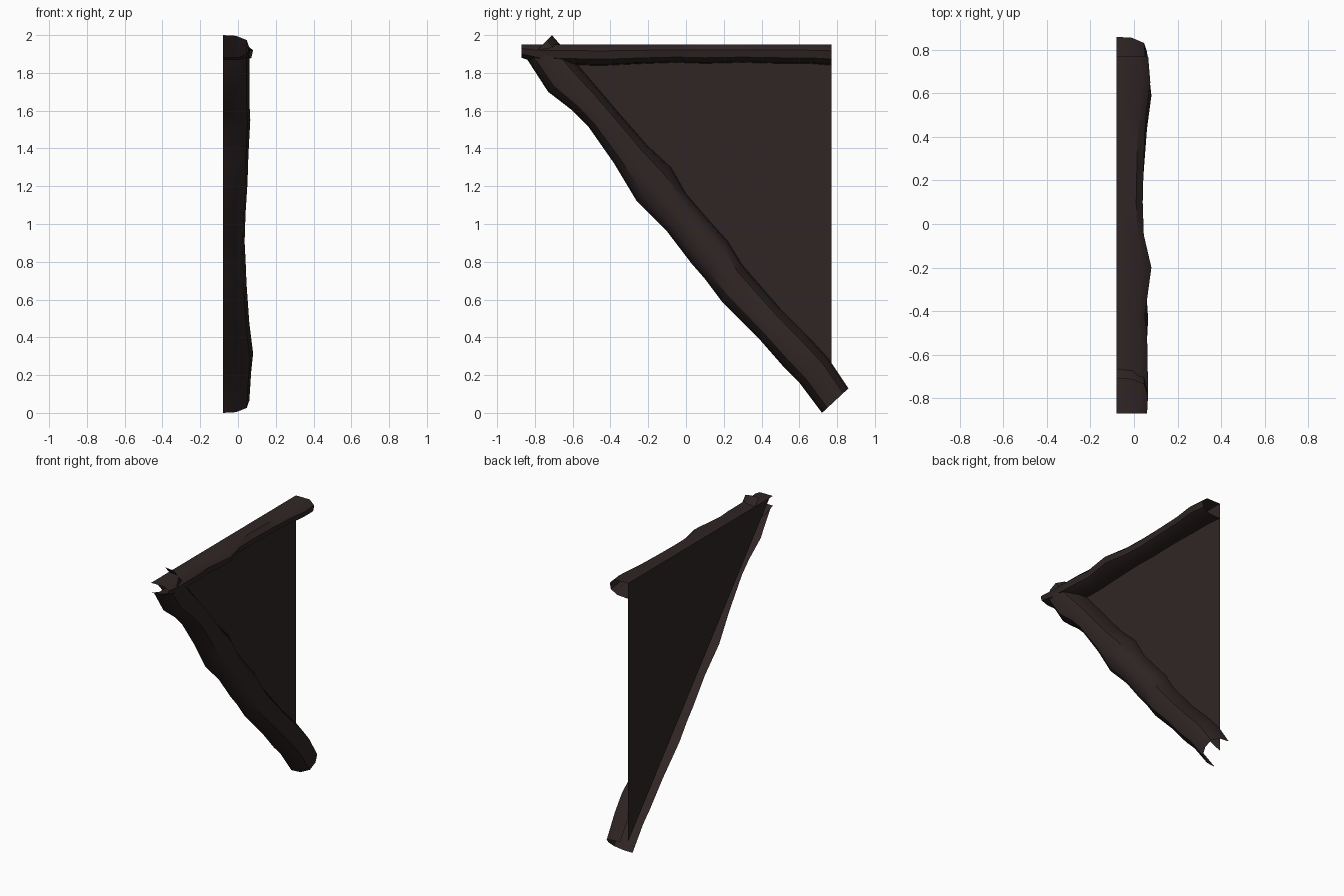
import bpy
import math

BACK = -0.08

wood = bpy.data.materials.new("dark brown wood")
wood.diffuse_color = (0.030, 0.0185, 0.0185, 1)


def make(name, verts, faces):
    mesh = bpy.data.meshes.new(name)
    mesh.from_pydata(verts, [], faces)
    mesh.materials.append(wood)
    obj = bpy.data.objects.new(name, mesh)
    bpy.context.collection.objects.link(obj)
    return obj


def beam(name, profile, stations):
    """Open-backed rough timber: each station is lower y, z, upper y, z, front x."""
    verts, faces, n = [], [], len(profile)
    for ly, lz, uy, uz, front in stations:
        for t, d in profile:
            verts.append((BACK + d * (front - BACK),
                          ly + t * (uy - ly), lz + t * (uz - lz)))
    for i in range(len(stations) - 1):
        for j in range(n - 1):
            a, b = i * n + j, (i + 1) * n + j
            faces.append((a, b, b + 1, a + 1))
    obj = make(name, verts, faces)
    bpy.ops.object.select_all(action='DESELECT')
    obj.select_set(True)
    bpy.context.view_layer.objects.active = obj
    bpy.ops.object.shade_smooth_by_angle(angle=math.radians(42))
    return obj


# Triangular infill panel on the back plane
make("triangle_panel",
     [(BACK, -0.83, 1.95), (BACK, 0.77, 0.10), (BACK, 0.77, 1.95)],
     [(0, 1, 2)])

# Diagonal brace, rounded front
beam("diagonal_brace",
     [(0, 0), (0.03, 0.5), (0.2, 0.9), (0.5, 1), (0.8, 0.9), (0.97, 0.5), (1, 0)],
     [(-0.84, 1.87, -0.71, 2.00, 0.060),
      (-0.73, 1.70, -0.58, 1.85, 0.060),
      (-0.60, 1.60, -0.46, 1.71, 0.060),
      (-0.52, 1.52, -0.35, 1.58, 0.065),
      (-0.38, 1.32, -0.20, 1.41, 0.055),
      (-0.26, 1.12, -0.08, 1.30, 0.050),
      (-0.10, 0.96, 0.00, 1.16, 0.040),
      (0.03, 0.79, 0.12, 1.02, 0.035),
      (0.10, 0.71, 0.22, 0.91, 0.040),
      (0.19, 0.59, 0.30, 0.78, 0.045),
      (0.38, 0.40, 0.50, 0.55, 0.060),
      (0.52, 0.24, 0.66, 0.39, 0.080),
      (0.60, 0.16, 0.76, 0.28, 0.070),
      (0.72, 0.00, 0.86, 0.13, 0.060)])

# Top rail, flat on top
beam("top_rail",
     [(0, 0), (0.05, 0.6), (0.3, 0.94), (0.7, 1), (1, 0.75), (1, 0)],
     [(y, low, y, 1.95, front) for y, low, front in (
         (-0.87, 1.88, 0.060), (-0.78, 1.85, 0.065), (-0.50, 1.84, 0.060),
         (-0.42, 1.84, 0.050), (-0.20, 1.85, 0.080), (-0.05, 1.855, 0.045),
         (0.10, 1.85, 0.040), (0.30, 1.855, 0.045), (0.50, 1.85, 0.055),
         (0.65, 1.85, 0.075), (0.77, 1.84, 0.065))])
